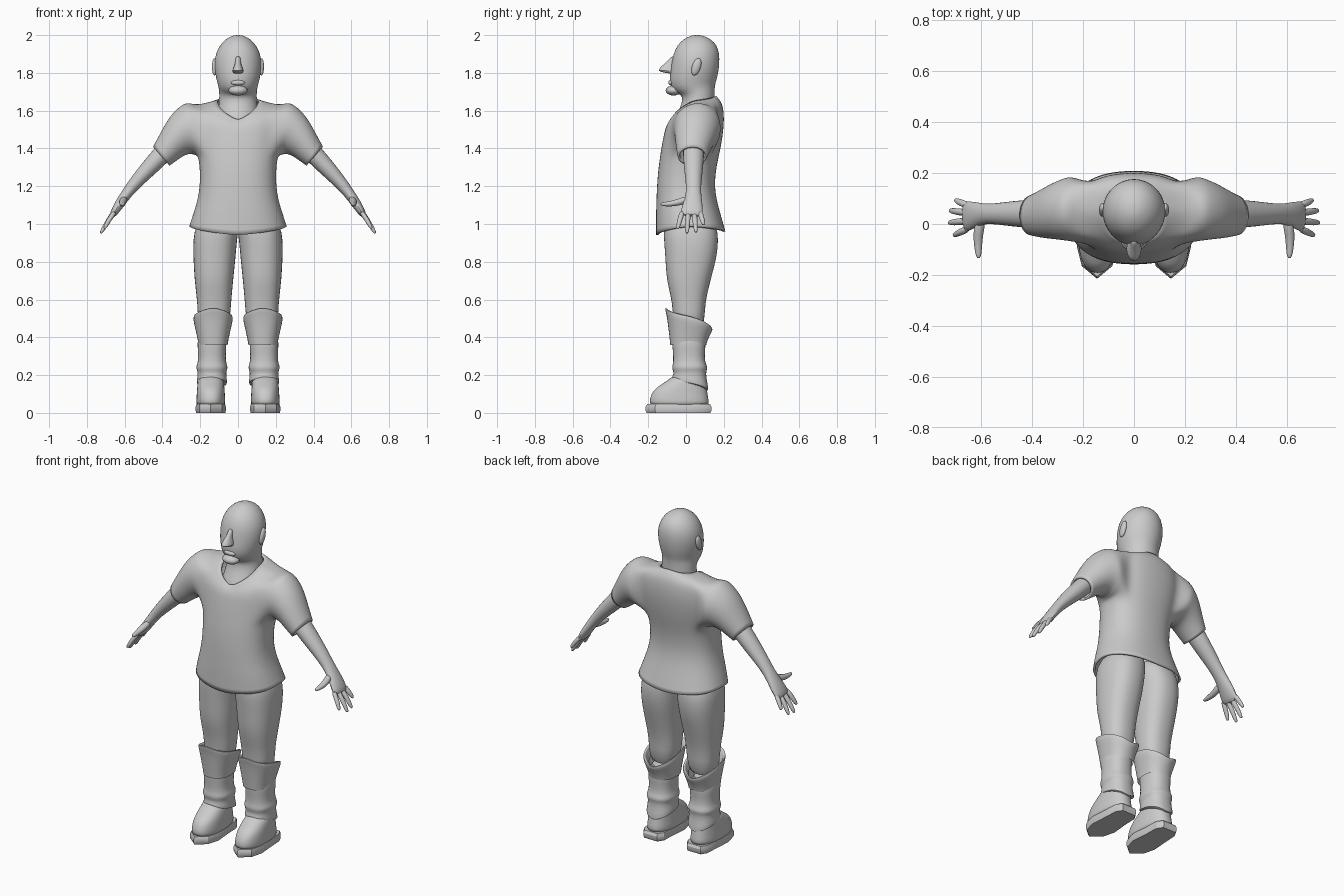
import bpy, bmesh, math
from mathutils import Vector

N = 24
grey = bpy.data.materials.new("plain_grey")
grey.diffuse_color = (0.6, 0.6, 0.6, 1)


def ring(z, cx, hw, yf, yb, p=0.85):
    """Level or tilted cross-section; z may be (front, side, back)."""
    zf, zs, zb = z if isinstance(z, tuple) else (z, z, z)
    pts = []
    for i in range(N):
        a = 2 * math.pi * i / N
        c, s = math.cos(a), math.sin(a)
        w = math.asin(max(-1, min(1, s))) / (math.pi / 2)
        zz = zs + (zb - zs) * w if w > 0 else zs - (zf - zs) * w
        x = cx + hw * math.copysign(abs(c) ** p, c)
        y = (yf + yb) / 2 + (yb - yf) / 2 * math.copysign(abs(s) ** p, s)
        pts.append(Vector((x, y, zz)))
    return pts


def bridge(bm, a, b):
    n = len(a)
    for i in range(n):
        j = (i + 1) % n
        bm.faces.new((a[i], a[j], b[j], b[i]))


def finish(name, bm, mirror=False, subsurf=1, solid=0, angle=60):
    bmesh.ops.recalc_face_normals(bm, faces=bm.faces[:])
    me = bpy.data.meshes.new(name)
    bm.to_mesh(me)
    bm.free()
    me.materials.append(grey)
    ob = bpy.data.objects.new(name, me)
    bpy.context.collection.objects.link(ob)
    if mirror:
        m = ob.modifiers.new("Mirror", 'MIRROR')
        m.use_mirror_merge = False
    if subsurf:
        ob.modifiers.new("Subsurf", 'SUBSURF').levels = subsurf
        ob.modifiers["Subsurf"].render_levels = subsurf
    if solid:
        m = ob.modifiers.new("Solidify", 'SOLIDIFY')
        m.thickness, m.offset = solid, -1
    bpy.ops.object.select_all(action='DESELECT')
    ob.select_set(True)
    bpy.context.view_layer.objects.active = ob
    bpy.ops.object.shade_smooth_by_angle(angle=math.radians(angle))
    return ob


def loft(name, rings, caps=True, **kw):
    bm = bmesh.new()
    vs = [[bm.verts.new(p) for p in r] for r in rings]
    for a, b in zip(vs, vs[1:]):
        bridge(bm, a, b)
    if caps:
        bm.faces.new(vs[0])
        bm.faces.new(vs[-1])
    return finish(name, bm, **kw)


def tube(name, path, side=(0, 1, 0), n=12):
    """Path of (point, thickness radius, width radius along side)."""
    P = [Vector(p[0]) for p in path]
    rings = []
    for i, (_, r, w) in enumerate(path):
        d = (P[min(i + 1, len(P) - 1)] - P[max(i - 1, 0)]).normalized()
        u = d.cross(Vector(side)).normalized()
        v = u.cross(d)
        rings.append([P[i] + u * r * math.cos(k * math.tau / n) + v * w * math.sin(k * math.tau / n)
                      for k in range(n)])
    return loft(name, rings, mirror=True)


# Shirt: body rings with armholes joined to the sleeves
body = [((.94, .99, .96), .26, -.16, .21), (1.05, .24, -.16, .185), (1.12, .217, -.158, .165),
        (1.2, .203, -.155, .152), (1.29, .203, -.148, .16), (1.36, .212, -.138, .175),
        (1.43, .225, -.127, .19), ((1.46, 1.50, 1.52), .235, -.12, .202),
        ((1.50, 1.57, 1.59), .235, -.112, .202), ((1.53, 1.625, 1.645), .215, -.097, .192),
        ((1.55, 1.655, 1.68), .11, -.075, .16)]
# Sleeve sections: top x z, bottom x z, front y, back y
sleeve = [(.265, 1.648, .225, 1.362, -.07, .19), (.305, 1.628, .25, 1.372, -.065, .18),
          (.36, 1.575, .285, 1.362, -.06, .16), (.405, 1.495, .32, 1.338, -.055, .135),
          (.45, 1.41, .362, 1.308, -.045, .112)]
hole = ([(c, 9) for c in range(0, 4)] + [(3, r) for r in (8, 7, 6, 5)] + [(c, 5) for c in range(2, -4, -1)]
        + [(-3, r) for r in (6, 7, 8, 9)] + [(-2, 9), (-1, 9)])
bm = bmesh.new()
vs = [[bm.verts.new(p) for p in ring(z, 0, hw, yf, yb)] for z, hw, yf, yb in body]
for r in range(len(vs) - 1):
    for i in range(N):
        in_hole = 5 <= r < 9 and (i in (21, 22, 23, 0, 1, 2) or 9 <= i < 15)
        if not in_hole:
            j = (i + 1) % N
            bm.faces.new((vs[r][i], vs[r][j], vs[r + 1][j], vs[r + 1][i]))
for s in (1, -1):
    last = [vs[r][(c if s > 0 else 12 - c) % N] for c, r in hole]
    for tx, tz, bx, bz, yf, yb in sleeve:
        new = []
        for k in range(20):
            a = math.tau * k / 20
            c = math.cos(a) / 2
            new.append(bm.verts.new((s * ((tx + bx) / 2 + (tx - bx) * c),
                                     (yf + yb) / 2 + (yb - yf) / 2 * math.sin(a),
                                     (tz + bz) / 2 + (tz - bz) * c)))
        bridge(bm, last, new)
        last = new
finish("shirt", bm, subsurf=2, solid=0.012)

# Head and neck
head = [(1.48, .12, -.09, .14), (1.55, .11, -.07, .15), (1.61, .105, -.032, .152), (1.66, .1, -.018, .152),
        ((1.685, 1.70, 1.71), .1, -.025, .152), ((1.695, 1.725, 1.74), .104, -.075, .155),
        (1.76, .114, -.088, .162), (1.80, .122, -.085, .172), (1.85, .126, -.078, .178),
        (1.90, .12, -.068, .178), (1.945, .098, -.048, .165), (1.978, .068, -.015, .135),
        (1.996, .033, .022, .095), (2.0, .012, .045, .07)]
loft("head", [ring(z, 0, hw, yf, yb, 1.0) for z, hw, yf, yb in head], subsurf=1)

# Nose: tapered wedge with nostril wings
loft("nose", [ring((1.805, 1.795, 1.79), 0, .022, -.125, -.05, 1), ring((1.81, 1.81, 1.81), 0, .033, -.152, -.05, 1),
              ring(1.832, 0, .021, -.135, -.05, 1), ring(1.86, 0, .013, -.1, -.05, 1),
              ring(1.89, 0, .014, -.076, -.05, 1)], subsurf=1)


def blob(name, loc, scale, mirror=False, tilt=0):
    bm = bmesh.new()
    bmesh.ops.create_uvsphere(bm, u_segments=14, v_segments=8, radius=1)
    for v in bm.verts:
        x, y, z = (v.co[k] * scale[k] for k in range(3))
        v.co = Vector((x, y + z * tilt, z)) + Vector(loc)
    finish(name, bm, mirror=mirror, subsurf=0)


blob("chin_beard", (0, -.066, 1.707), (.052, .042, .027))
blob("lips", (0, -.08, 1.748), (.038, .014, .014))
blob("ear", (.124, .055, 1.832), (.014, .024, .046), True, .25)

# Arms, palms, fingers and thumbs
tube("arm", [((.33, .04, 1.45), .055, .06), ((.41, .04, 1.36), .053, .058), ((.475, .04, 1.293), .046, .052),
             ((.54, .04, 1.222), .037, .043), ((.585, .04, 1.167), .03, .04), ((.625, .037, 1.11), .027, .053),
             ((.655, .03, 1.062), .022, .062), ((.668, .028, 1.04), .014, .058)])
for name, y0, tip in (("index_finger", -.018, (.708, -.045, .975)), ("middle_finger", .012, (.728, .005, .95)),
                      ("ring_finger", .043, (.724, .053, .955)), ("little_finger", .072, (.702, .094, .995))):
    a, b = Vector((.648, y0, 1.07)), Vector(tip)
    tube(name, [(a, .015, .016), (a.lerp(b, .5) + Vector((.004, 0, .002)), .014, .015),
                (a.lerp(b, .92), .011, .012), (b, .005, .005)], n=8)
tube("thumb", [((.6, .015, 1.135), .022, .022), ((.612, -.035, 1.115), .02, .022),
               ((.612, -.09, 1.105), .015, .017), ((.61, -.125, 1.105), .011, .012),
               ((.61, -.135, 1.105), .005, .005)], side=(1, 0, 0), n=8)

# Trouser legs: z, inner x, outer x, front y, back y
legs = [(1.06, -.01, .19, -.1, .13), (.98, -.005, .228, -.118, .165), (.92, .004, .237, -.118, .172),
        (.85, .01, .238, -.112, .167), (.78, .017, .235, -.108, .152), (.70, .025, .23, -.102, .13),
        (.62, .033, .22, -.082, .11), (.55, .038, .214, -.07, .1), (.42, .05, .21, -.065, .095)]
loft("trouser_leg", [ring(z, (a + b) / 2, (b - a) / 2, yf, yb) for z, a, b, yf, yb in legs], mirror=True)

# Boot cuff: flared, higher in front, with a rolled lip
cuff = [((.36, .36, .36), .078, -.084, .108), ((.40, .39, .38), .082, -.088, .113),
        ((.50, .46, .41), .098, -.1, .128), ((.535, .495, .43), .106, -.107, .14),
        ((.56, .515, .445), .103, -.115, .142), ((.562, .515, .447), .094, -.1, .13),
        ((.50, .46, .41), .08, -.075, .1)]
loft("boot_cuff", [ring(z, .132, hw, yf, yb) for z, hw, yf, yb in cuff], caps=False, mirror=True)

# Boot shaft with folds, ending in an ankle flap that drops at the heel
shaft = [(.44, .072, -.07, .095), (.36, .078, -.074, .106), (.33, .074, -.07, .1), (.27, .073, -.067, .1),
         (.25, .083, -.073, .112), (.232, .083, -.074, .114), (.215, .074, -.066, .104),
         ((.20, .175, .15), .08, -.07, .115), ((.19, .155, .112), .081, -.075, .122),
         ((.19, .155, .115), .07, -.06, .105)]
loft("boot_shaft", [ring(z, .138, hw, yf, yb) for z, hw, yf, yb in shaft], mirror=True)

# Boot foot
foot = [(.03, .077, -.192, .125), (.06, .077, -.195, .122), (.10, .075, -.186, .115),
        ((.135, .13, .13), .073, -.16, .11), ((.165, .16, .15), .07, -.105, .105),
        ((.21, .2, .19), .066, -.06, .1)]
loft("boot_foot", [ring(z, .144, hw, yf, yb) for z, hw, yf, yb in foot], mirror=True)

# Sole: angular outline with a pointed toe
outline = [(.145, -.215), (.205, -.165), (.224, -.09), (.216, .02), (.212, .1), (.19, .135),
           (.1, .135), (.076, .1), (.074, .02), (.064, -.09), (.085, -.165)]
mid = Vector((.145, -.03))
layers = [(0, .96), (.012, 1), (.032, 1), (.046, .95)]
loft("boot_sole", [[Vector((mid.x + (x - mid.x) * k, mid.y + (y - mid.y) * k, z)) for x, y in outline]
                   for z, k in layers], mirror=True, subsurf=0, angle=30)
